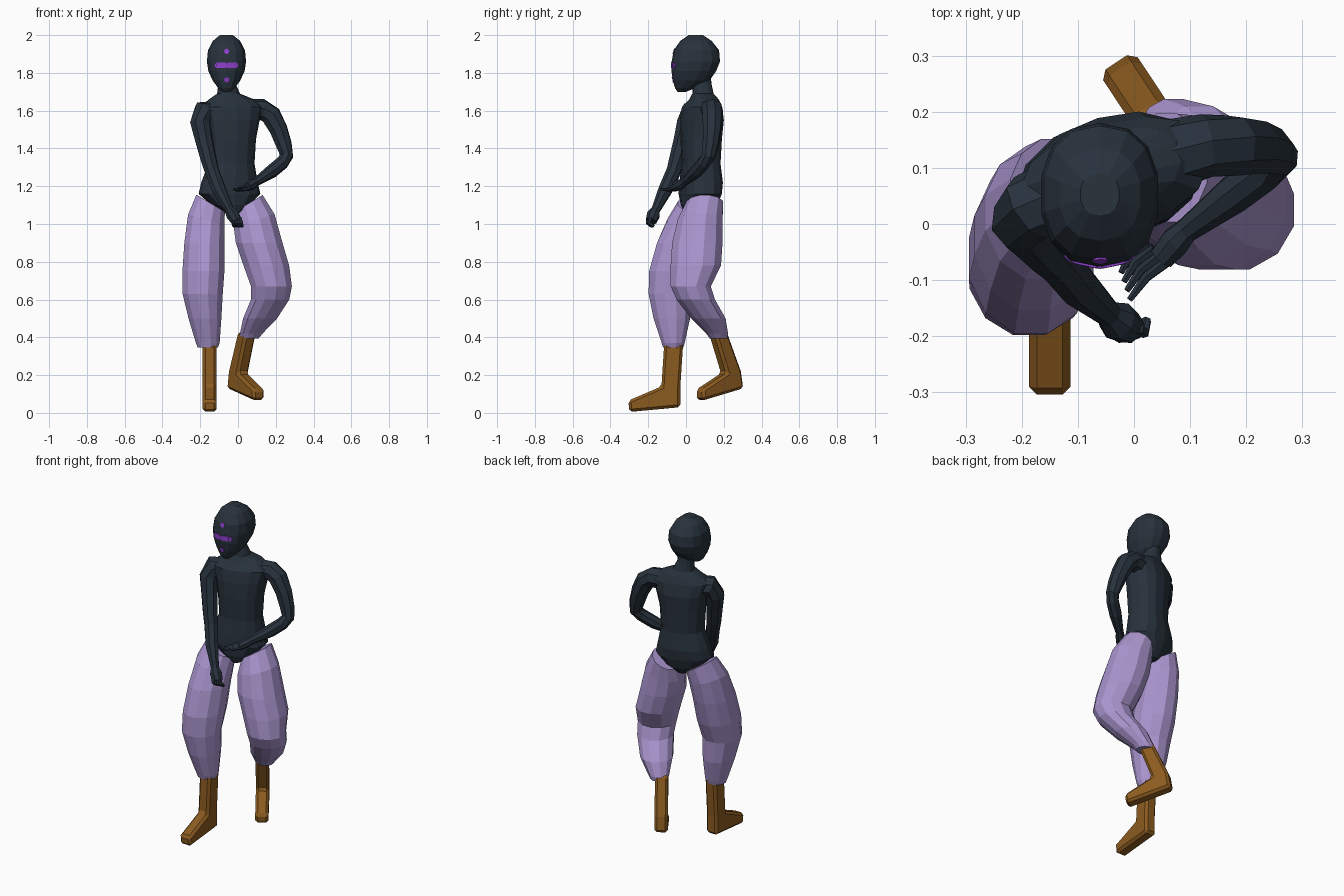
import bpy, bmesh, math
from mathutils import Vector
from mathutils.bvhtree import BVHTree


def material(name, rgb):
    m = bpy.data.materials.new(name)
    m.diffuse_color = (*rgb, 1)
    return m


SLATE = material("dark slate", (0.021, 0.032, 0.046))
LILAC = material("lilac cloth", (0.40, 0.30, 0.62))
BROWN = material("brown leather", (0.26, 0.105, 0.014))
PURPLE = material("bright purple", (0.27, 0.05, 0.60))


def make(name, bm, mat):
    bmesh.ops.recalc_face_normals(bm, faces=bm.faces)
    me = bpy.data.meshes.new(name)
    bm.to_mesh(me)
    bm.free()
    me.materials.append(mat)
    ob = bpy.data.objects.new(name, me)
    bpy.context.collection.objects.link(ob)
    return ob


def skin(bm, rings):
    """Join rings of points with quads and close both ends."""
    loops = [[bm.verts.new(p) for p in r] for r in rings]
    n = len(loops[0])
    for a, b in zip(loops, loops[1:]):
        for i in range(n):
            j = (i + 1) % n
            bm.faces.new((a[i], a[j], b[j], b[i]))
    bm.faces.new(loops[0])
    bm.faces.new(loops[-1])


def loft(name, rings, mat, n=12, turn=0.0, power=1.0):
    """Level rings: (cx, cy, cz, rx, ry[, sideways slope])."""
    bm = bmesh.new()
    out = []
    ct, st = math.cos(turn), math.sin(turn)
    for r in rings:
        cx, cy, cz, rx, ry = r[:5]
        slope = r[5] if len(r) > 5 else 0
        pts = []
        for i in range(n):
            a = 2 * math.pi * (i + 0.5) / n
            u = rx * math.copysign(abs(math.cos(a)) ** power, math.cos(a))
            v = ry * math.copysign(abs(math.sin(a)) ** power, math.sin(a))
            pts.append((cx + u * ct - v * st, cy + u * st + v * ct, cz + slope * u))
        out.append(pts)
    skin(bm, out)
    return make(name, bm, mat)


def tube(bm, path, n=8):
    """Rings square to a path of (x, y, z, radius)."""
    P = [Vector(p[:3]) for p in path]
    out = []
    for k, p in enumerate(P):
        t = (P[min(k + 1, len(P) - 1)] - P[max(k - 1, 0)]).normalized()
        s = t.cross(Vector((0.3, -1, 0.1))).normalized()
        w = s.cross(t)
        out.append([p + path[k][3] * (s * math.cos(2 * math.pi * i / n) + w * math.sin(2 * math.pi * i / n))
                    for i in range(n)])
    skin(bm, out)


# torso with neck, turned a little to its left
loft("torso", [
    (-0.035, 0.06, 1.055, 0.035, 0.07), (-0.04, 0.07, 1.10, 0.10, 0.095),
    (-0.045, 0.075, 1.16, 0.165, 0.105), (-0.045, 0.08, 1.22, 0.15, 0.108),
    (-0.035, 0.08, 1.32, 0.122, 0.098), (-0.035, 0.08, 1.45, 0.13, 0.105),
    (-0.035, 0.085, 1.55, 0.15, 0.108), (-0.035, 0.085, 1.62, 0.17, 0.095),
    (-0.035, 0.095, 1.66, 0.12, 0.07), (-0.05, 0.09, 1.69, 0.06, 0.055),
    (-0.058, 0.085, 1.74, 0.045, 0.05), (-0.06, 0.08, 1.80, 0.045, 0.05)],
    SLATE, 14, math.radians(16), 0.85)

# head: height, face y, back y, half width
head_rows = [(1.70, -0.045, 0.0, 0.022), (1.72, -0.058, 0.05, 0.045), (1.76, -0.07, 0.125, 0.075),
             (1.81, -0.077, 0.16, 0.098), (1.86, -0.076, 0.18, 0.106), (1.92, -0.065, 0.175, 0.10),
             (1.97, -0.03, 0.135, 0.073), (2.0, 0.015, 0.09, 0.035)]
head = loft("head", [(-0.061, (f + b) / 2, z, w, (b - f) / 2) for z, f, b, w in head_rows],
            SLATE, 14, 0, 0.85)

# face marks laid on the head surface
tree = BVHTree.FromPolygons([v.co for v in head.data.vertices],
                            [p.vertices for p in head.data.polygons])


def mark(name, spots, n):
    bm = bmesh.new()
    for x, z, r in spots:
        rim = []
        for k in range(n):
            a = 2 * math.pi * k / n
            hit = tree.ray_cast(Vector((x + r * math.cos(a), -1, z + r * math.sin(a))), Vector((0, 1, 0)))[0]
            rim.append(hit + Vector((0, -0.004, 0)))
        front = [bm.verts.new(p) for p in rim]
        back = [bm.verts.new(p + Vector((0, 0.007, 0))) for p in rim]
        bm.faces.new(front)
        for k in range(n):
            j = (k + 1) % n
            bm.faces.new((front[k], front[j], back[j], back[k]))
    make(name, bm, PURPLE)


mark("forehead_dot", [(-0.06, 1.914, 0.014)], 8)
mark("chin_dot", [(-0.06, 1.763, 0.014)], 8)
mark("eye_band", [(-0.061 + i * 0.018, 1.84, 0.017 if i else 0.012) for i in (-2.6, -1.7, -0.8, 0, 0.8, 1.7, 2.6)], 6)

# arms with hands
arms = {
    "right_arm": ([(-0.12, 0.06, 1.585, 0.065), (-0.185, 0.03, 1.59, 0.062), (-0.2, 0.005, 1.535, 0.056),
                   (-0.18, -0.02, 1.44, 0.048), (-0.158, -0.045, 1.35, 0.044), (-0.138, -0.065, 1.28, 0.04),
                   (-0.10, -0.11, 1.18, 0.038), (-0.045, -0.16, 1.075, 0.024), (-0.03, -0.172, 1.05, 0.036),
                   (-0.008, -0.185, 1.015, 0.03)],
                  [[(-0.035 + i * 0.014, -0.195 + i * 0.003, 1.035, 0.011),
                    (-0.025 + i * 0.014, -0.202 + i * 0.003, 1.005, 0.011),
                    (-0.02 + i * 0.014, -0.18 + i * 0.003, 0.987, 0.009)] for i in range(4)]),
    "left_arm": ([(0.05, 0.12, 1.60, 0.065), (0.13, 0.14, 1.605, 0.057), (0.175, 0.14, 1.575, 0.056),
                  (0.215, 0.138, 1.50, 0.05), (0.243, 0.13, 1.42, 0.044), (0.257, 0.12, 1.36, 0.037),
                  (0.235, 0.095, 1.325, 0.036), (0.18, 0.055, 1.28, 0.036), (0.095, -0.01, 1.222, 0.023),
                  (0.075, -0.03, 1.21, 0.028), (0.05, -0.06, 1.195, 0.024)],
                 [[(0.06 - i * 0.012, -0.065 + i * 0.011, 1.19, 0.011),
                   (0.022 - i * 0.01, -0.095 + i * 0.013, 1.18, 0.009),
                   (-0.008 - i * 0.005, -0.135 + i * 0.016, 1.185, 0.006)] for i in range(4)]),
}
for name, (path, fingers) in arms.items():
    bm = bmesh.new()
    tube(bm, path, 8)
    make(name, bm, SLATE)
    bm = bmesh.new()
    for f in fingers:
        tube(bm, f, 6)
    make(name.replace("arm", "fingers"), bm, SLATE)

# baggy trouser legs
loft("right_trouser_leg", [
    (-0.145, 0.055, 1.11, 0.078, 0.10, -0.6), (-0.168, 0.02, 1.02, 0.10, 0.122, -0.3),
    (-0.178, -0.02, 0.90, 0.11, 0.138), (-0.183, -0.06, 0.75, 0.115, 0.14),
    (-0.187, -0.085, 0.63, 0.11, 0.117), (-0.175, -0.075, 0.50, 0.09, 0.10),
    (-0.16, -0.068, 0.37, 0.065, 0.063), (-0.16, -0.068, 0.345, 0.055, 0.055)], LILAC)
loft("left_trouser_leg", [
    (0.058, 0.10, 1.11, 0.075, 0.10, 0.6), (0.085, 0.075, 1.02, 0.112, 0.122, 0.3),
    (0.112, 0.06, 0.90, 0.128, 0.138), (0.15, 0.052, 0.78, 0.125, 0.138),
    (0.177, 0.025, 0.67, 0.112, 0.11), (0.17, 0.052, 0.60, 0.105, 0.105),
    (0.117, 0.118, 0.50, 0.093, 0.095), (0.07, 0.165, 0.42, 0.062, 0.06),
    (0.062, 0.172, 0.395, 0.05, 0.048)], LILAC)


def boot(name, heel, forward, profile, half):
    """Side profile (forward, up) thickened to both sides of the heel line."""
    f = Vector((*forward, 0)).normalized()
    side = Vector((-f.y, f.x, 0)) * half
    bm = bmesh.new()
    skin(bm, [[Vector((*heel, 0)) + f * a + Vector((0, 0, u)) + side * s for a, u in profile]
              for s in (-1, 1)])
    ob = make(name, bm, BROWN)
    bev = ob.modifiers.new("edge", "BEVEL")
    bev.width, bev.segments = 0.014, 1


# boots, the left one stepping back
boot("right_boot", (-0.15, -0.03), (0, -1),
     [(0, 0.03), (0.27, 0.005), (0.275, 0.065), (0.10, 0.14), (0.085, 0.37), (-0.015, 0.37), (0.0, 0.14)], 0.037)
boot("left_boot", (-0.033, 0.29), (0.55, -0.83),
     [(0, 0.13), (0.26, 0.065), (0.265, 0.125), (0.11, 0.21), (0.19, 0.43), (0.105, 0.43), (0.015, 0.22)], 0.037)
